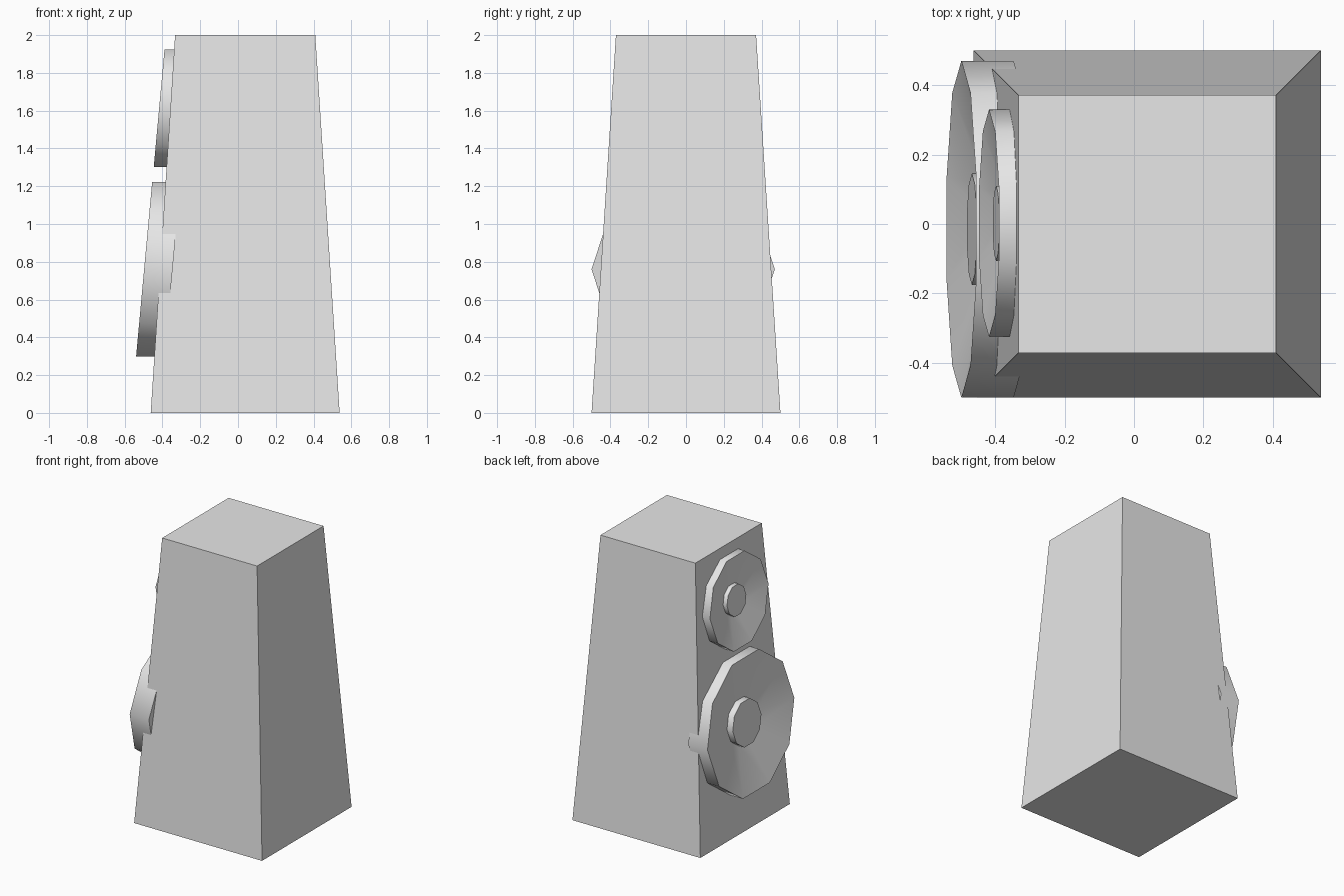
import bpy
import bmesh
import math

cube = bpy.data.objects.get("Cube")
if cube:
    bpy.data.objects.remove(cube, do_unlink=True)

# Single light grey finish
grey = bpy.data.materials.new("light_grey")
grey.use_nodes = True
COLOUR = (0.8, 0.8, 0.8, 1.0)
grey.diffuse_color = COLOUR
grey.node_tree.nodes["Principled BSDF"].inputs["Base Color"].default_value = COLOUR


def loft(name, rings):
    """Join rings of points with side faces and close both ends."""
    bm = bmesh.new()
    loops = [[bm.verts.new(p) for p in ring] for ring in rings]
    n = len(loops[0])
    for a, b in zip(loops, loops[1:]):
        for i in range(n):
            j = (i + 1) % n
            bm.faces.new((a[i], a[j], b[j], b[i]))
    bm.faces.new(loops[0][::-1])
    bm.faces.new(loops[-1])
    bmesh.ops.recalc_face_normals(bm, faces=bm.faces)
    mesh = bpy.data.meshes.new(name)
    bm.to_mesh(mesh)
    bm.free()
    mesh.materials.append(grey)
    obj = bpy.data.objects.new(name, mesh)
    bpy.context.collection.objects.link(obj)
    return obj


# Tapered cabinet
def square(cx, half, z):
    return [(cx + sx * half, sy * half, z)
            for sx, sy in ((-1, -1), (1, -1), (1, 1), (-1, 1))]


loft("cabinet", [square(0.038, 0.5, 0), square(0.038, 0.371, 2)])

# Drivers: ten-sided drum, recessed cone and raised dust cap
# (radius, depth behind the front), both relative to the driver radius
PROFILE = [(1, 0.31), (1, 0), (0.33, 0.155), (0.33, 0.062)]
SIDES = 10
LEAN = 0.092


def driver(name, x, y, z, radius):
    rings = []
    for r, depth in PROFILE:
        ring = []
        for i in range(SIDES):
            a = 2 * math.pi * i / SIDES
            dz = radius * r * math.sin(a)
            ring.append((x + radius * depth + LEAN * dz,
                         y + radius * r * math.cos(a), z + dz))
        rings.append(ring)
    obj = loft(name, rings)
    bpy.ops.object.select_all(action='DESELECT')
    obj.select_set(True)
    bpy.context.view_layer.objects.active = obj
    bpy.ops.object.shade_smooth_by_angle(angle=math.radians(45))


driver("woofer", -0.497, -0.015, 0.76, 0.485)
driver("tweeter", -0.4175, 0.002, 1.613, 0.327)
